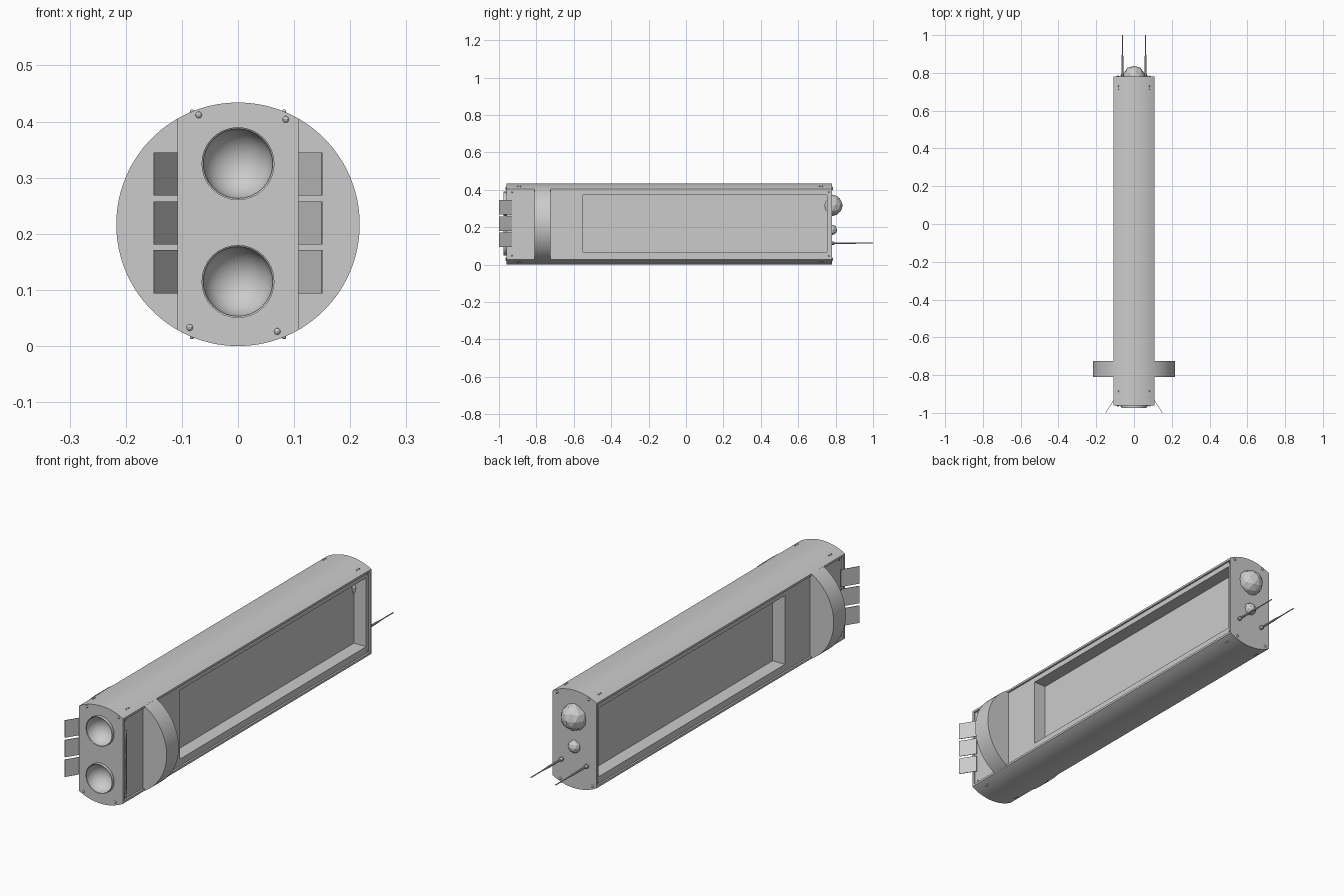
import bpy, bmesh, math
from mathutils import Matrix, Vector

if "Cube" in bpy.data.objects:
    bpy.data.objects.remove(bpy.data.objects["Cube"])

R, CZ = 0.217, 0.217          # hull radius and axis height
HALF = 0.108                  # half width of the flattened hull
Y0, Y1 = -0.96, 0.78          # hull ends


def finish(name, bm, smooth=True):
    bmesh.ops.recalc_face_normals(bm, faces=bm.faces)
    me = bpy.data.meshes.new(name)
    bm.to_mesh(me)
    bm.free()
    ob = bpy.data.objects.new(name, me)
    bpy.context.collection.objects.link(ob)
    if smooth:
        shade(ob)
    return ob


def shade(ob):
    bpy.ops.object.select_all(action='DESELECT')
    bpy.context.view_layer.objects.active = ob
    ob.select_set(True)
    bpy.ops.object.shade_smooth_by_angle(angle=math.radians(30))


def arc(a0, a1, n):
    return [(R * math.cos(a0 + (a1 - a0) * i / n), CZ + R * math.sin(a0 + (a1 - a0) * i / n))
            for i in range(n + 1)]


def prism(name, pts, y0, y1, smooth=True):
    bm = bmesh.new()
    face = bm.faces.new([bm.verts.new((x, y0, z)) for x, z in pts])
    ext = bmesh.ops.extrude_face_region(bm, geom=[face])
    bmesh.ops.translate(bm, vec=(0, y1 - y0, 0),
                        verts=[v for v in ext['geom'] if isinstance(v, bmesh.types.BMVert)])
    return finish(name, bm, smooth)


def box(name, x0, x1, y0, y1, z0, z1):
    return prism(name, [(x0, z0), (x1, z0), (x1, z1), (x0, z1)], y0, y1, False)


def lathe(name, profile, centre, n=32):
    # profile of (radius, y) turned around the y axis
    bm = bmesh.new()
    vs = [bm.verts.new((r, y, 0)) for r, y in profile]
    es = [bm.edges.new(p) for p in zip(vs, vs[1:])]
    bmesh.ops.spin(bm, geom=vs + es, cent=(0, 0, 0), axis=(0, 1, 0),
                   angle=2 * math.pi, steps=n, use_duplicate=False)
    bmesh.ops.remove_doubles(bm, verts=bm.verts, dist=1e-5)
    bmesh.ops.translate(bm, vec=centre, verts=bm.verts)
    return finish(name, bm)


# Hull: cylinder with flat sides
a = math.acos(HALF / R)
hull = prism("hull", arc(a, math.pi - a, 24) + arc(math.pi + a, 2 * math.pi - a, 24), Y0, Y1)

# Cut the side panels, deep bays and thruster holes
cutters = []
for s in (-1, 1):
    cutters.append(box("panel_cutter", *sorted((s * 0.1, s * 0.2)), -0.95, 0.77, 0.038, 0.396))
    cutters.append(box("bay_cutter", *sorted((s * 0.04, s * 0.2)), -0.55, 0.755, 0.068, 0.373))
for z in (0.115, 0.325):
    cutters.append(lathe("thruster_cutter", [(0, -1.05), (0.0635, -1.05), (0.0635, -0.905),
                                             (0, -0.905)], (0, 0, z)))
bpy.context.view_layer.objects.active = hull
for c in cutters:
    m = hull.modifiers.new("cut", 'BOOLEAN')
    m.operation, m.solver, m.object = 'DIFFERENCE', 'EXACT', c
    bpy.ops.object.modifier_apply(modifier=m.name)
for c in cutters:
    bpy.data.objects.remove(c)
shade(hull)

# Collar: round disc segments bulging from both sides
b = math.acos(0.099 / R)
for side, off in (("right", 0), ("left", math.pi)):
    prism("collar_" + side, arc(off - b, off + b, 32), -0.81, -0.725)

# Thruster bowls
for tag, z in (("lower", 0.115), ("upper", 0.325)):
    bowl = [(0.062 * math.cos(t * math.pi / 20), -0.973 + 0.062 * math.sin(t * math.pi / 20))
            for t in range(11)]
    bowl[-1] = (0, bowl[-1][1])
    lathe("thruster_" + tag, [(0.065, -0.95), (0.065, -0.975)] + bowl, (0, 0, z))

# Angled fins, three on each side
for s in (-1, 1):
    for i, z in enumerate((0.094, 0.181, 0.268)):
        bm = bmesh.new()
        base = [(s * 0.106, -0.932), (s * 0.149, -1.0), (s * 0.151, -0.999), (s * 0.108, -0.931)]
        f = bm.faces.new([bm.verts.new((x, y, z)) for x, y in base])
        ext = bmesh.ops.extrude_face_region(bm, geom=[f])
        bmesh.ops.translate(bm, vec=(0, 0, 0.077),
                            verts=[v for v in ext['geom'] if isinstance(v, bmesh.types.BMVert)])
        finish(f"fin_{'left' if s < 0 else 'right'}_{i}", bm, False)

# Faceted sensor domes on the back end
for name, r, z in (("sensor_large", 0.058, 0.317), ("sensor_small", 0.028, 0.186)):
    bm = bmesh.new()
    bmesh.ops.create_icosphere(bm, subdivisions=2, radius=r,
                               matrix=Matrix.Translation((0, Y1, z)))
    finish(name, bm, False)

# Antennas
for s in (-1, 1):
    lathe("antenna_" + ("left" if s < 0 else "right"),
          [(0, 0.77), (0.009, 0.77), (0.009, 0.79), (0.005, 0.795), (0.005, 0.87),
           (0.0025, 0.925), (0.0025, 1.0), (0, 1.0)], (s * 0.061, 0, 0.115), 10)

# Rivets on the end plates, curved skin and side corners
spots = []
for y in (Y0, Y1):
    spots += [(-0.07, y, 0.412), (0.085, y, 0.404), (-0.086, y, 0.033), (0.07, y, 0.026)]
for s in (-1, 1):
    for y in (0.715, 0.73, -0.885, -0.9):
        h = math.sqrt(R * R - 0.082 ** 2)
        spots += [(s * 0.082, y, CZ + h), (s * 0.082, y, CZ - h)]
    for y in (-0.93, 0.763):
        spots += [(s * 0.1, y, 0.047), (s * 0.1, y, 0.388)]
bm = bmesh.new()
for p in spots:
    r = 0.006 if p[1] in (Y0, Y1) else 0.004
    bmesh.ops.create_uvsphere(bm, u_segments=10, v_segments=6, radius=r,
                              matrix=Matrix.Translation(Vector(p)))
finish("rivets", bm)
